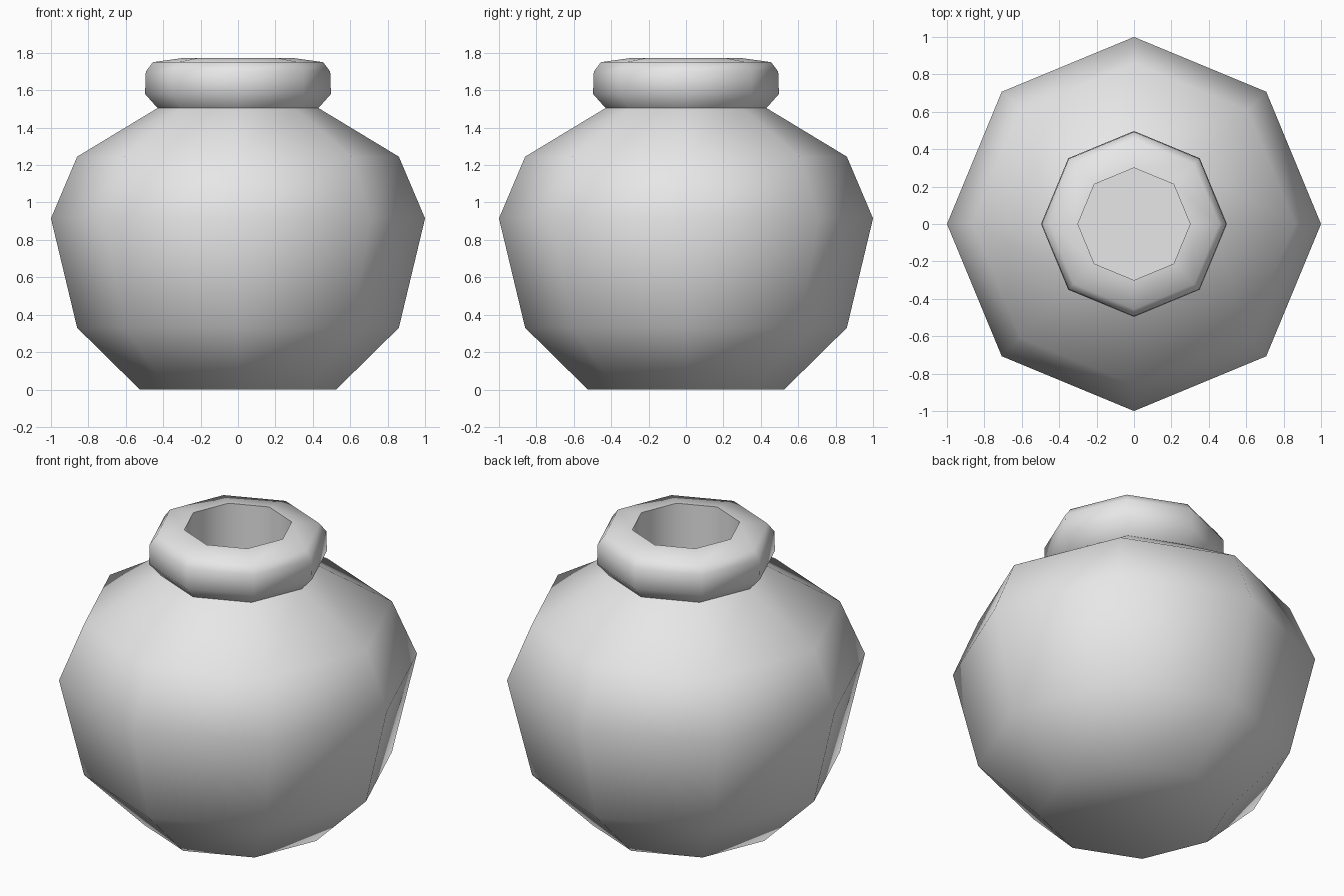
import bpy
import bmesh
from math import cos, sin, tau, radians

SIDES = 8

cube = bpy.data.objects.get("Cube")
if cube:
    bpy.data.objects.remove(cube, do_unlink=True)

# Plain grey clay
clay = bpy.data.materials.new("grey clay")
clay.use_nodes = True
grey = (0.8, 0.8, 0.8, 1)
clay.diffuse_color = grey
clay.node_tree.nodes["Principled BSDF"].inputs["Base Color"].default_value = grey


def lathe(name, profile, cap_start=False, cap_end=False):
    """Turn (radius, height) points around z into an eight-sided part."""
    bm = bmesh.new()
    rings = [[bm.verts.new((r * cos(tau * i / SIDES), r * sin(tau * i / SIDES), z))
              for i in range(SIDES)] for r, z in profile]
    for low, high in zip(rings, rings[1:]):
        for i in range(SIDES):
            j = (i + 1) % SIDES
            bm.faces.new((low[i], low[j], high[j], high[i]))
    if cap_start:
        bm.faces.new(rings[0][::-1])
    if cap_end:
        bm.faces.new(rings[-1])
    mesh = bpy.data.meshes.new(name)
    bm.to_mesh(mesh)
    bm.free()
    mesh.materials.append(clay)
    obj = bpy.data.objects.new(name, mesh)
    bpy.context.collection.objects.link(obj)
    bpy.ops.object.select_all(action='DESELECT')
    obj.select_set(True)
    bpy.context.view_layer.objects.active = obj
    bpy.ops.object.shade_smooth_by_angle(angle=radians(60))
    return obj


# Round belly on a flat base
lathe("pot_body", [(0.525, 0), (0.86, 0.33), (1, 0.915), (0.86, 1.245), (0.43, 1.505)],
      cap_start=True)

# Thick collar that folds over into the mouth and its floor
lathe("pot_rim_and_mouth", [(0.43, 1.505), (0.497, 1.58), (0.493, 1.70), (0.455, 1.75),
                            (0.3, 1.772), (0.3, 1.15)], cap_end=True)
